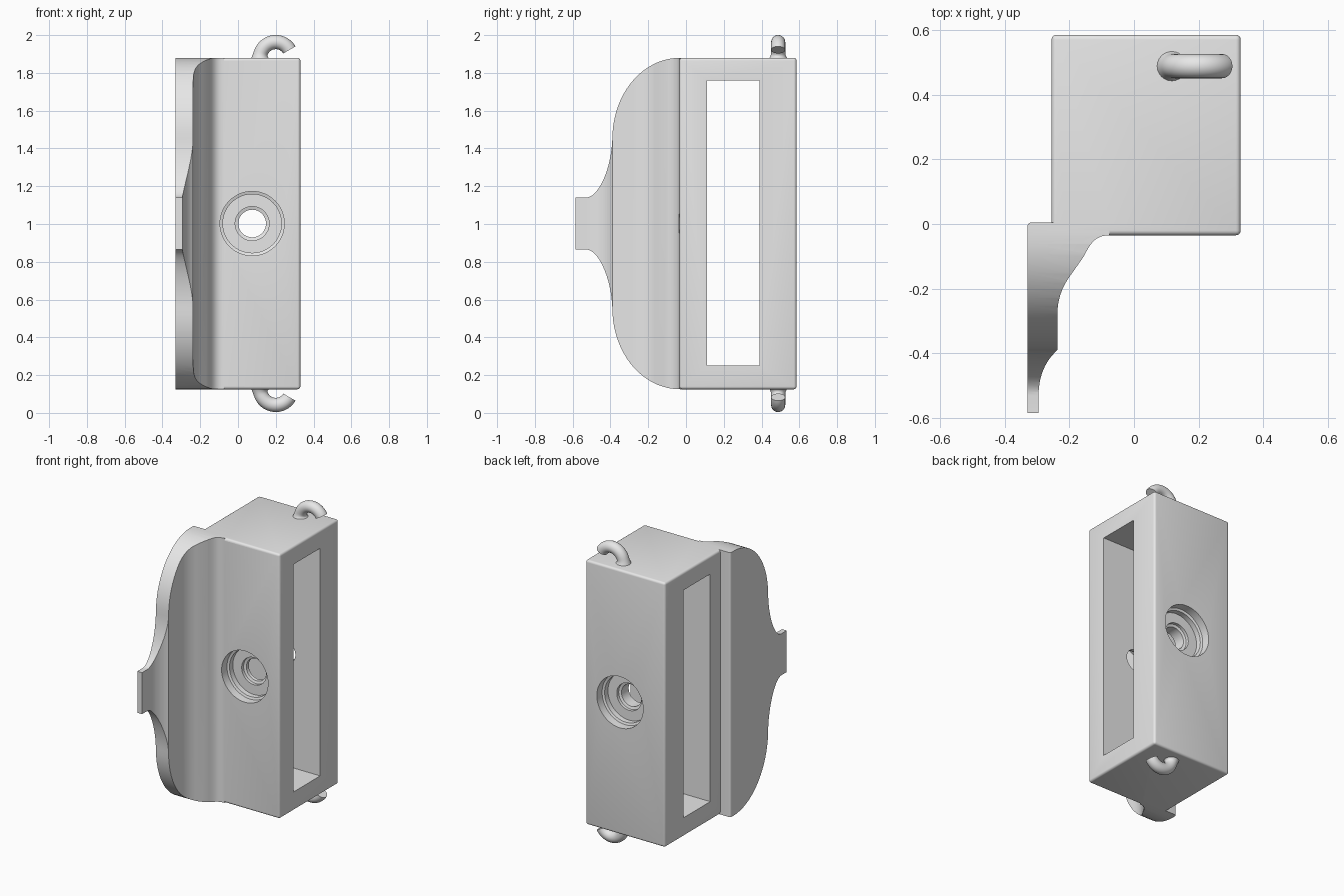
import bpy
import bmesh
import math
from mathutils import Vector
from mathutils.geometry import interpolate_bezier

if "Cube" in bpy.data.objects:
    bpy.data.objects.remove(bpy.data.objects["Cube"], do_unlink=True)

grey = bpy.data.materials.new("plain grey")
grey.use_nodes = True
grey.diffuse_color = (0.8, 0.8, 0.8, 1)
grey.node_tree.nodes["Principled BSDF"].inputs["Base Color"].default_value = (0.8, 0.8, 0.8, 1)

MID_Z = 1.0025
TOP = 1.88


def finish(name, bm):
    bmesh.ops.recalc_face_normals(bm, faces=bm.faces)
    mesh = bpy.data.meshes.new(name)
    bm.to_mesh(mesh)
    bm.free()
    mesh.materials.append(grey)
    ob = bpy.data.objects.new(name, mesh)
    bpy.context.collection.objects.link(ob)
    return ob


def loft(name, rings):
    """Skin a list of equal closed rings and cap both ends."""
    bm = bmesh.new()
    loops = [[bm.verts.new(p) for p in ring] for ring in rings]
    n = len(loops[0])
    for a, b in zip(loops, loops[1:]):
        for i in range(n):
            j = (i + 1) % n
            bm.faces.new((a[i], a[j], b[j], b[i]))
    bm.faces.new(loops[0])
    bm.faces.new(loops[-1])
    return finish(name, bm)


def box(name, lo, hi, bevel=0):
    bm = bmesh.new()
    bmesh.ops.create_cube(bm, size=1)
    for v in bm.verts:
        v.co = [(a + b) / 2 + c * (b - a) for a, b, c in zip(lo, hi, v.co)]
    if bevel:
        bmesh.ops.bevel(bm, geom=bm.edges[:], offset=bevel, segments=4,
                        profile=0.5, affect='EDGES')
    return finish(name, bm)


def curve(a, b, c, d, steps=20):
    pts = interpolate_bezier(*[Vector((*p, 0)) for p in (a, b, c, d)], steps)
    return [(p[0], p[1]) for p in pts]


def combine(target, other, operation):
    mod = target.modifiers.new(operation.lower(), 'BOOLEAN')
    mod.operation, mod.object, mod.solver = operation, other, 'EXACT'
    bpy.context.view_layer.objects.active = target
    bpy.ops.object.modifier_apply(modifier=mod.name)
    bpy.data.objects.remove(other, do_unlink=True)


def smooth(ob):
    bpy.ops.object.select_all(action='DESELECT')
    ob.select_set(True)
    bpy.context.view_layer.objects.active = ob
    bpy.ops.object.shade_smooth_by_angle(angle=math.radians(32))


# Side flange: plan section, trimmed by its side outline
plan = [(-0.1, 0.005)]
plan += curve((-0.315, 0.005), (-0.325, 0.005), (-0.33, 0), (-0.33, -0.012), 6)
plan += [(-0.33, -0.585), (-0.295, -0.585)]
plan += curve((-0.295, -0.52), (-0.292, -0.46), (-0.27, -0.42), (-0.237, -0.39), 12)
plan += curve((-0.237, -0.28), (-0.237, -0.23), (-0.22, -0.19), (-0.195, -0.157), 12)
plan += curve((-0.155, -0.1), (-0.135, -0.06), (-0.12, -0.035), (-0.075, -0.035), 12)
plan += [(-0.075, 0.005)]
flange = loft("side_flange", [[(x, y, z) for x, y in plan] for z in (0.125, TOP)])

upper = [(0.1, 1.9), (0, 1.9), (0, TOP)]
upper += curve((-0.03, TOP), (-0.23, TOP), (-0.39, 1.69), (-0.39, 1.45))
upper += curve((-0.39, 1.45), (-0.395, 1.3), (-0.46, 1.14), (-0.53, 1.14))[1:]
upper += [(-0.6, 1.14)]
outline = upper + [(y, 2 * MID_Z - z) for y, z in reversed(upper)]
trim = loft("flange_outline", [[(x, y, z) for y, z in outline] for x in (-0.5, 0.1)])
combine(flange, trim, 'INTERSECT')

# Main block with the flange joined on
body = box("main_block", (-0.255, -0.035, 0.125), (0.33, 0.585, TOP), 0.015)
combine(body, flange, 'UNION')

# Long slot running from side to side
slot = box("slot_cutter", (-0.6, 0.11, 0.25), (0.6, 0.39, 1.76))
combine(body, slot, 'DIFFERENCE')

# Stepped bolt hole running front to back
steps = [(-0.1, 0.17), (0.02, 0.17), (0.025, 0.155), (0.06, 0.155),
         (0.06, 0.09), (0.08, 0.09), (0.085, 0.073)]
steps += [(0.55 - y, r) for y, r in reversed(steps)]
circle = [math.tau * i / 64 for i in range(64)]
hole = loft("hole_cutter", [[(0.075 + r * math.cos(a), y, MID_Z + r * math.sin(a))
                             for a in circle] for y, r in steps])
combine(body, hole, 'DIFFERENCE')
smooth(body)


# Curled hooks on the top and bottom, flared where they meet the block
def hook(name, side):
    rings = []
    for k in range(33):
        t = math.radians(190 - 160 * k / 32)
        r = 0.0375 + 0.018 * max(0, 1 - k / 6) ** 2
        ring = []
        for i in range(24):
            a = math.tau * i / 24
            d = 0.083 + r * math.cos(a)
            z = TOP + d * math.sin(t) - MID_Z
            ring.append((0.2 + d * math.cos(t), 0.488 + r * math.sin(a), MID_Z + side * z))
        rings.append(ring)
    smooth(loft(name, rings))


hook("top_hook", 1)
hook("bottom_hook", -1)
